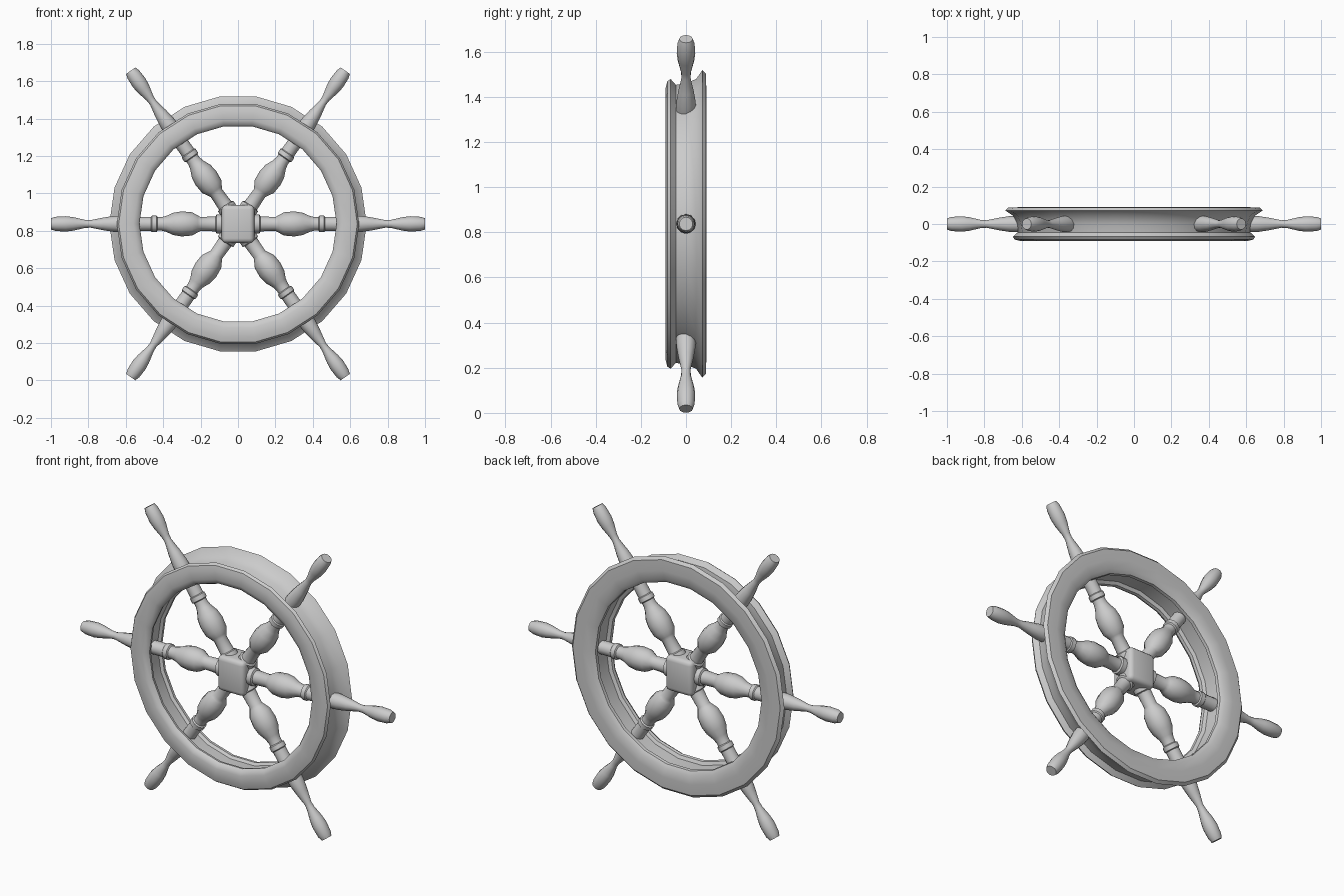
import bpy, bmesh, math
from mathutils import Matrix, Vector

if "Cube" in bpy.data.objects:
    bpy.data.objects.remove(bpy.data.objects["Cube"])

CENTRE = Vector((0, 0, 0.837))


def lathe(name, profile, sides, matrix, closed):
    """Spin (radius, height) points about local z; closed = ring, else capped solid."""
    bm = bmesh.new()
    loops = []
    for i in range(sides):
        a = 2 * math.pi * i / sides
        loops.append([bm.verts.new((r * math.cos(a), r * math.sin(a), h)) for r, h in profile])
    n = len(profile)
    for i in range(sides):
        p, q = loops[i], loops[(i + 1) % sides]
        for j in range(n if closed else n - 1):
            k = (j + 1) % n
            bm.faces.new((p[j], q[j], q[k], p[k]))
    if not closed:
        bm.faces.new([l[0] for l in loops])
        bm.faces.new([l[-1] for l in loops])
    bmesh.ops.transform(bm, matrix=matrix, verts=bm.verts)
    bmesh.ops.recalc_face_normals(bm, faces=bm.faces)
    return finish(name, bm, 40)


def finish(name, bm, angle):
    mesh = bpy.data.meshes.new(name)
    bm.to_mesh(mesh)
    bm.free()
    ob = bpy.data.objects.new(name, mesh)
    bpy.context.collection.objects.link(ob)
    bpy.ops.object.select_all(action='DESELECT')
    ob.select_set(True)
    bpy.context.view_layer.objects.active = ob
    bpy.ops.object.shade_smooth_by_angle(angle=math.radians(angle))
    return ob


# Rim: rounded front and wider back lips with a hollow band between (radius, y)
rim = [(0.527, -0.066), (0.535, -0.08), (0.56, -0.09), (0.61, -0.09), (0.638, -0.083),
       (0.648, -0.068), (0.622, -0.045), (0.63, 0.0), (0.648, 0.045), (0.688, 0.072),
       (0.672, 0.088), (0.61, 0.09), (0.56, 0.085), (0.538, 0.07), (0.536, 0.052),
       (0.55, 0.04), (0.548, -0.04), (0.53, -0.05)]
to_y = Matrix.Rotation(math.radians(-90), 4, 'X')
lathe("rim", rim, 22, Matrix.Translation(CENTRE) @ to_y, True)

# Turned spokes running through the rim into handles (radius, distance from hub)
spoke = [(0.05, 0.06), (0.05, 0.115), (0.04, 0.12), (0.037, 0.2), (0.045, 0.215),
         (0.062, 0.245), (0.067, 0.30), (0.06, 0.345), (0.042, 0.385), (0.036, 0.41),
         (0.036, 0.43), (0.044, 0.435), (0.044, 0.46), (0.038, 0.465), (0.038, 0.55),
         (0.044, 0.6), (0.043, 0.66), (0.034, 0.72), (0.02, 0.79), (0.022, 0.82),
         (0.036, 0.88), (0.041, 0.92), (0.038, 0.975), (0.03, 1.0)]
for i, deg in enumerate((0, 55, 125, 180, 235, 305)):
    a = math.radians(deg)
    turn = Matrix.Rotation(math.pi / 2 - a, 4, 'Y')
    lathe(f"spoke_handle_{i + 1}", spoke, 12, Matrix.Translation(CENTRE) @ turn, False)

# Hub: rounded block joining the spokes
bm = bmesh.new()
bmesh.ops.create_cube(bm, size=1)
bmesh.ops.scale(bm, vec=(0.174, 0.15, 0.204), verts=bm.verts)
bmesh.ops.bevel(bm, geom=bm.edges[:], offset=0.025, segments=3, profile=0.5, affect='EDGES')
bmesh.ops.translate(bm, vec=CENTRE, verts=bm.verts)
finish("hub", bm, 40)
